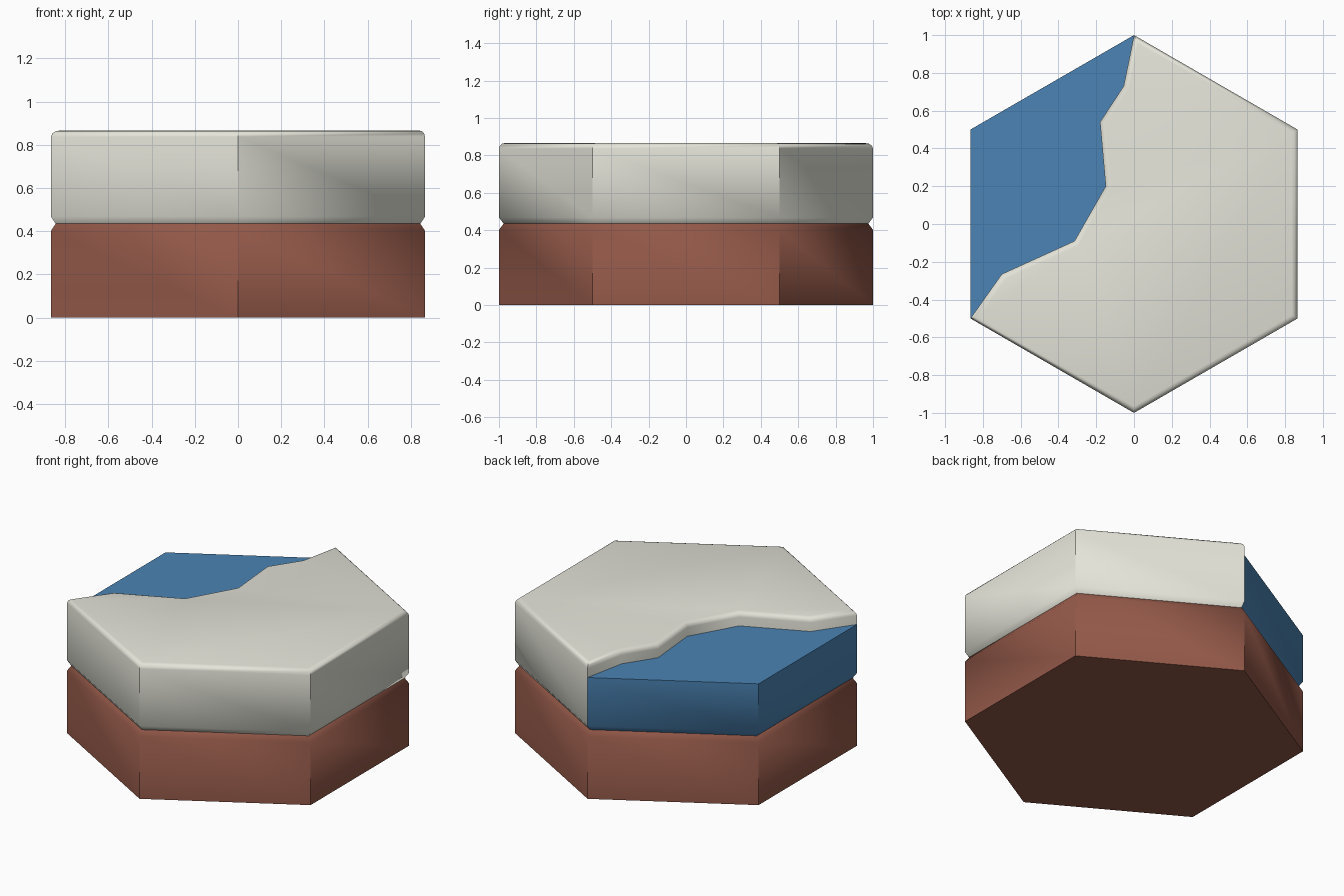
import bpy, bmesh, math

if "Cube" in bpy.data.objects:
    bpy.data.objects.remove(bpy.data.objects["Cube"])

SEAM, TOP, WATER, LIP, INSET = 0.435, 0.867, 0.78, 0.033, 0.975

hexagon = [(math.cos(math.radians(90 - 60 * i)), math.sin(math.radians(90 - 60 * i)))
           for i in range(6)]          # clockwise from the back corner
# shoreline from the front-left corner to the back corner
shore = [(-0.70, -0.265), (-0.315, -0.09), (-0.15, 0.20), (-0.18, 0.54), (-0.055, 0.73)]


def material(name, rgb):
    m = bpy.data.materials.new(name)
    m.diffuse_color = (*rgb, 1)
    m.use_nodes = True
    m.node_tree.nodes["Principled BSDF"].inputs["Base Color"].default_value = m.diffuse_color
    return m


def prism(name, outline, levels, mat, bevel=0.0):
    """Stack the outline at (z, scale) levels, cap it, and round the top rim."""
    bm = bmesh.new()
    rings = [[bm.verts.new((x * s, y * s, z)) for x, y in outline] for z, s in levels]
    n = len(outline)
    for low, high in zip(rings, rings[1:]):
        for i in range(n):
            j = (i + 1) % n
            bm.faces.new((low[i], low[j], high[j], high[i]))
    bm.faces.new(rings[0])
    cap = bm.faces.new(rings[-1])
    bmesh.ops.recalc_face_normals(bm, faces=bm.faces[:])
    if bevel:
        bmesh.ops.bevel(bm, geom=list(cap.edges), offset=bevel, segments=3,
                        profile=0.5, affect='EDGES', clamp_overlap=True)
    me = bpy.data.meshes.new(name)
    bm.to_mesh(me)
    bm.free()
    ob = bpy.data.objects.new(name, me)
    bpy.context.collection.objects.link(ob)
    me.materials.append(mat)
    bpy.ops.object.select_all(action='DESELECT')
    ob.select_set(True)
    bpy.context.view_layer.objects.active = ob
    bpy.ops.object.shade_smooth_by_angle(angle=math.radians(50))
    return ob


# Earth base with a chamfered top edge
prism("earth_base", hexagon, [(0, 1), (SEAM - LIP, 1), (SEAM, INSET)],
      material("earth", (0.29, 0.098, 0.065)))

# Land slab with rounded top rim and chamfered underside
prism("land", hexagon[:5] + shore, [(SEAM, INSET), (SEAM + LIP, 1), (TOP, 1)],
      material("sand", (0.78, 0.78, 0.70)), bevel=0.03)

# Water filling the remaining corner, slightly lower than the land
prism("water", [hexagon[4], hexagon[5], hexagon[0]] + shore[::-1],
      [(SEAM, INSET), (SEAM + LIP, 1), (WATER, 1)],
      material("water", (0.07, 0.23, 0.46)))
